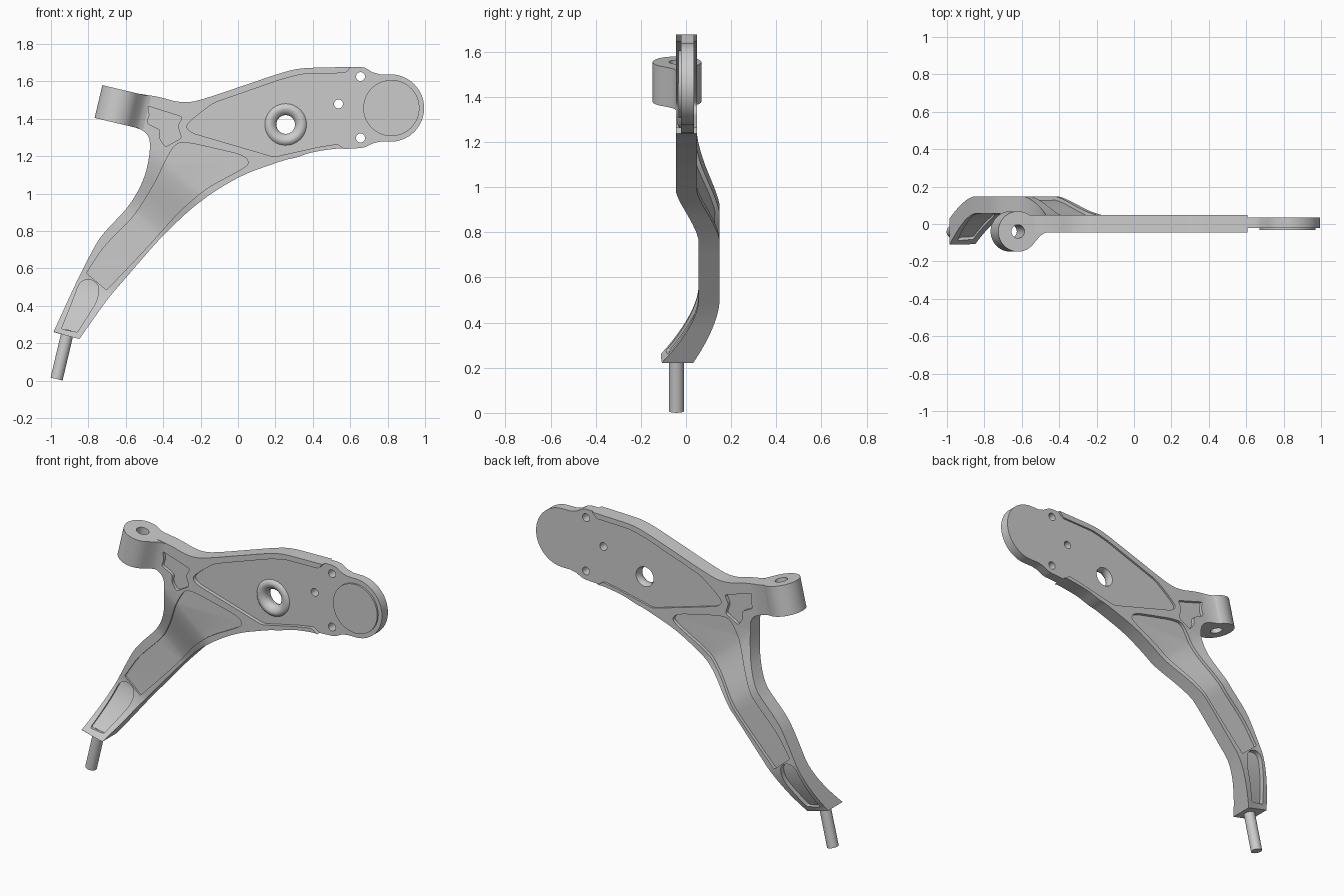
import bpy, bmesh, math
from mathutils import Vector, Matrix

if "Cube" in bpy.data.objects:
    bpy.data.objects.remove(bpy.data.objects["Cube"])


def smooth_step(t):
    t = max(0.0, min(1.0, t))
    return 0.5 * t + 0.5 * t * t * (3 - 2 * t)


def rounded(pts, radius, steps=6):
    """Round the corners of a closed outline; a third value overrides the radius."""
    out, n = [], len(pts)
    for i, p in enumerate(pts):
        r = p[2] if len(p) > 2 else radius
        a, b, c = (Vector(q[:2]) for q in (pts[i - 1], p, pts[(i + 1) % n]))
        if r == 0:
            out.append(b)
            continue
        s = b + (a - b).normalized() * min(r, (a - b).length * 0.48)
        e = b + (c - b).normalized() * min(r, (c - b).length * 0.48)
        for k in range(steps + 1):
            t = k / steps
            out.append(s * (1 - t) ** 2 + b * 2 * t * (1 - t) + e * t * t)
    return out


def circle(x, z, r, a0=0, a1=360, n=32):
    full = a1 - a0 == 360
    return [Vector((x + r * math.cos(math.radians(a0 + (a1 - a0) * k / n)),
                    z + r * math.sin(math.radians(a0 + (a1 - a0) * k / n))))
            for k in range(n if full else n + 1)]


def slab(loops):
    """Unit-thick filled slab from an outline and its holes."""
    cu = bpy.data.curves.new("tmp", 'CURVE')
    cu.dimensions, cu.fill_mode, cu.extrude = '2D', 'BOTH', 0.5
    for loop in loops:
        sp = cu.splines.new('POLY')
        sp.points.add(len(loop) - 1)
        for p, v in zip(sp.points, loop):
            p.co = (v[0], v[1], 0, 1)
        sp.use_cyclic_u = True
    ob = bpy.data.objects.new("tmp", cu)
    me = bpy.data.meshes.new_from_object(ob)
    bm = bmesh.new()
    bm.from_mesh(me)
    bpy.data.objects.remove(ob)
    bpy.data.curves.remove(cu)
    bpy.data.meshes.remove(me)
    bmesh.ops.remove_doubles(bm, verts=bm.verts[:], dist=1e-5)
    return bm


def finish(bm, name, angle=32):
    bmesh.ops.recalc_face_normals(bm, faces=bm.faces[:])
    me = bpy.data.meshes.new(name)
    bm.to_mesh(me)
    bm.free()
    ob = bpy.data.objects.new(name, me)
    bpy.context.collection.objects.link(ob)
    bpy.ops.object.select_all(action='DESELECT')
    ob.select_set(True)
    bpy.context.view_layer.objects.active = ob
    bpy.ops.object.shade_smooth_by_angle(angle=math.radians(angle))
    return ob


S0, S1, U0, U1 = -0.635, -0.32, 0.27, -0.047


def faces_y(x, z):
    """Front and back depth of the arm, including both bends."""
    off = 0.1 * smooth_step((-0.65 * x - 0.76 * z - S0) / (S1 - S0))
    t = max(0.0, min(1.0, (U0 - 0.3 * x - 0.95 * z) / (U0 - U1))) ** 1.6
    return -0.045 + off - 0.165 * t, 0.048 + off - 0.118 * t


def arm_part(name, loops, front=0.0, back=0.0):
    bm = slab(loops)
    cuts = [((-0.65, -0.76), S0 + (S1 - S0) * k / 10) for k in range(11)]
    cuts += [((0.3, 0.95), U1 + (U0 - U1) * k / 10) for k in range(11)]
    for n, d in cuts:
        n = Vector((n[0], n[1], 0))
        bmesh.ops.bisect_plane(bm, geom=bm.verts[:] + bm.edges[:] + bm.faces[:],
                               dist=1e-6, plane_co=n * d / n.length_squared, plane_no=n)
    for v in bm.verts:
        x, z = v.co.x, v.co.y
        f, b = faces_y(x, z)
        v.co = (x, f + front if v.co.z > 0 else b - back, z)
    return finish(bm, name)


def cylinder(name, p, q, r, n=32):
    p, q = Vector(p), Vector(q)
    bm = bmesh.new()
    rot = (q - p).to_track_quat('Z', 'Y').to_matrix().to_4x4()
    bmesh.ops.create_cone(bm, cap_ends=True, segments=n, radius1=r, radius2=r,
                          depth=(q - p).length,
                          matrix=Matrix.Translation((p + q) / 2) @ rot)
    return finish(bm, name)


# Outer edge of the arm, anticlockwise from the upper right
outer = [(.607, 1.677, 0), (.33, 1.671), (.23, 1.645), (-.15, 1.516), (-.25, 1.487),
         (-.33, 1.49), (-.42, 1.517), (-.56, 1.538, 0), (-.57, 1.36, 0),
         (-.50, 1.335, .04), (-.468, 1.29), (-.475, 1.185), (-.505, 1.067), (-.58, .933),
         (-.735, .773), (-.794, .666), (-.869, .516), (-.987, .259, 0), (-.848, .222, 0),
         (-.698, .436), (-.42, .757), (-.26, .912), (-.126, 1.013), (.035, 1.105),
         (.26, 1.183), (.307, 1.19), (.393, 1.222), (.543, 1.243), (.57, 1.238, 0)]
# Inner edge of the large pocket, from lower right to upper right
inner = [(.532, 1.265, .01), (.436, 1.25), (.238, 1.206), (.195, 1.195), (-.249, 1.325),
         (-.282, 1.36, .03), (-.227, 1.412), (-.131, 1.484), (.238, 1.612),
         (.345, 1.639), (.575, 1.644, .01)]
inner = [(p[0], p[1], p[2] if len(p) > 2 else .03) for p in inner]

arm_pocket = rounded([(-.33, 1.272), (-.26, 1.272), (.03, 1.205), (.062, 1.165),
                      (.03, 1.135), (-.168, 1.03), (-.313, .906), (-.484, .714),
                      (-.703, .484, .01), (-.81, .575, .01), (-.72, .714), (-.553, .88),
                      (-.447, 1.05), (-.376, 1.2)], .07)
tip_pocket = rounded([(-.944, .275, .01), (-.858, .259, .01), (-.75, .43), (-.742, .51),
                      (-.79, .545), (-.845, .53), (-.872, .457)], .05)
small_pocket = rounded([(-.484, 1.468), (-.297, 1.409), (-.322, 1.361), (-.302, 1.297),
                        (-.388, 1.249), (-.418, 1.291), (-.415, 1.34), (-.489, 1.377),
                        (-.472, 1.42)], .015)

# Raised rim and the recessed floors of its pockets
arm_part("arm_rim", [rounded(outer + inner, .08), arm_pocket, tip_pocket, small_pocket])
arm_part("arm_pocket_floor", [arm_pocket], .01, .02)
arm_part("tip_pocket_floor", [tip_pocket], .015, .03)
arm_part("small_pocket_floor", [small_pocket], .02, .02)

# Web plate with its rounded outer end, bolt holes and large bore
end = [Vector((.57, 1.238)), Vector((.655, 1.243)), Vector((.68, 1.248)),
       Vector((.72, 1.268)), Vector((.76, 1.277))]
end += circle(.815, 1.457, .18, -90, 90, 40)
end += [Vector((.76, 1.637)), Vector((.72, 1.648)), Vector((.68, 1.672)),
        Vector((.655, 1.677)), Vector((.607, 1.677))]
web = end + rounded([(.57, 1.238, 0)] + inner + [(.607, 1.677, 0)], .03)[-2:0:-1]
bolt_holes = [circle(x, z, .024, n=24) for x, z in
              ((.655, 1.625), (.537, 1.479), (.655, 1.297))]
arm_part("web_plate", [web[:len(end)] + rounded([(.607, 1.677, 0)] + inner[::-1]
         + [(.57, 1.238, 0)], .03)[1:-1], circle(.255, 1.369, .06)] + bolt_holes,
         .023, .012)

# Flared collar around the large bore
bm = bmesh.new()
ring = [(.113, -.02), (.105, -.03), (.092, -.037), (.078, -.036), (.062, -.026),
        (.05, -.012), (.05, .015), (.06, .036)]
verts = [bm.verts.new((.255 + r, y, 1.369)) for r, y in ring]
edges = [bm.edges.new(e) for e in zip(verts, verts[1:])]
bmesh.ops.spin(bm, geom=verts + edges, cent=(.255, 0, 1.369), axis=(0, 1, 0),
               angle=math.tau, steps=40, use_duplicate=False)
bmesh.ops.remove_doubles(bm, verts=bm.verts[:], dist=1e-5)
finish(bm, "bore_collar", 50)

# Ball joint cover disc
cylinder("joint_disc", (.82, 0, 1.457), (.82, -.033, 1.457), .15, 64)

# Tilted bushing sleeve with a fillet into the arm
sleeve = circle(0, 0, .108, 55, 325, 40)
sleeve += [Vector(p) for p in ((.105, -.043), (.122, -.024), (.14, -.011),
                               (.16, -.005), (.16, .088))]
bm = slab([sleeve, circle(0, 0, .036, n=24)])
bm.transform(Matrix.Translation((-.641, -.04, 1.467)) @ Matrix.Rotation(.232, 4, 'Y')
             @ Matrix.Diagonal((1, 1, .18, 1)))
finish(bm, "bushing_sleeve")

# Mounting pin at the lower end
cylinder("mounting_pin", (-.97, -.042, .008), (-.908, -.042, .27), .033)
